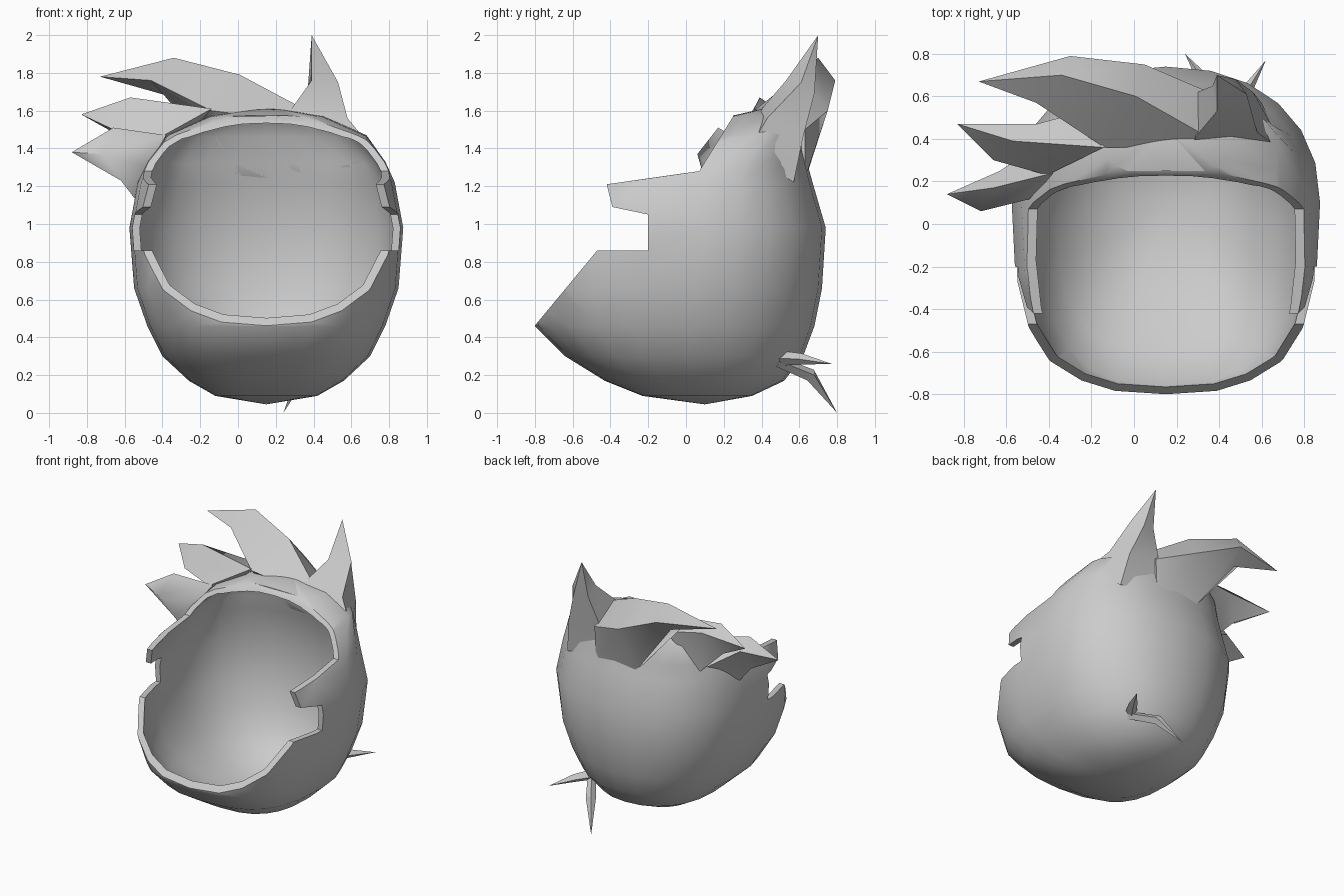
import bpy, bmesh, math
from mathutils import Vector

cube = bpy.data.objects.get("Cube")
if cube:
    bpy.data.objects.remove(cube, do_unlink=True)

GREY = (0.6, 0.6, 0.6, 1)
grey = bpy.data.materials.new("plain grey")
grey.use_nodes = True
grey.diffuse_color = GREY
grey.node_tree.nodes["Principled BSDF"].inputs["Base Color"].default_value = GREY

MID_X = 0.15   # the shell's own centre line
WALL = 0.04


def loft(name, rings):
    """Skin a list of rings; one-point rings become tips, open ends get capped."""
    bm = bmesh.new()
    rows = [[bm.verts.new(p) for p in ring] for ring in rings]
    for a, b in zip(rows, rows[1:]):
        n = max(len(a), len(b))
        for i in range(n):
            j = (i + 1) % n
            if len(a) == 1:
                bm.faces.new((a[0], b[i], b[j]))
            elif len(b) == 1:
                bm.faces.new((a[i], a[j], b[0]))
            else:
                bm.faces.new((a[i], a[j], b[j], b[i]))
    for end in (rows[0], rows[-1]):
        if len(end) > 2:
            bm.faces.new(end)
    bmesh.ops.recalc_face_normals(bm, faces=bm.faces)
    mesh = bpy.data.meshes.new(name)
    bm.to_mesh(mesh)
    bm.free()
    mesh.materials.append(grey)
    obj = bpy.data.objects.new(name, mesh)
    bpy.context.collection.objects.link(obj)
    return obj


def cut(obj, *cutters):
    for cutter in cutters:
        mod = obj.modifiers.new("cut", "BOOLEAN")
        mod.operation, mod.solver, mod.object = "DIFFERENCE", "EXACT", cutter
    deps = bpy.context.evaluated_depsgraph_get()
    mesh = bpy.data.meshes.new_from_object(obj.evaluated_get(deps))
    obj.modifiers.clear()
    obj.data = mesh


def smooth(obj, angle):
    bpy.ops.object.select_all(action="DESELECT")
    obj.select_set(True)
    bpy.context.view_layer.objects.active = obj
    bpy.ops.object.shade_smooth_by_angle(angle=math.radians(angle))


# Shell sections: height, centre y, reach forward, reach back, half width
SECTIONS = [
    (0.09, 0.08, 0.31, 0.27, 0.27),
    (0.17, 0.05, 0.48, 0.47, 0.41),
    (0.3, 0.02, 0.66, 0.6, 0.55),
    (0.46, 0.02, 0.82, 0.66, 0.63),
    (0.66, 0.05, 0.9, 0.67, 0.7),
    (0.98, 0.1, 0.97, 0.64, 0.725),
    (1.22, 0.12, 0.95, 0.55, 0.68),
    (1.33, 0.2, 0.7, 0.44, 0.63),
    (1.47, 0.36, 0.29, 0.24, 0.53),
    (1.57, 0.42, 0.19, 0.14, 0.3),
]


def hull(name, inset):
    def height(z):
        # the crown stays thin, the bowl keeps its full wall
        squash = 1 - inset / (0.78 if z < 0.83 else 3)
        return 0.83 + (z - 0.83) * squash

    def section(z, centre_y, front, back, half_width):
        ring = []
        for i in range(24):
            angle = math.tau * i / 24
            c, s = math.cos(angle), math.sin(angle)
            power = 2 / (2.75 if s < 0 else 2.2)
            reach = (front if s < 0 else back) - inset
            ring.append((MID_X + math.copysign(abs(c) ** power, c) * (half_width - inset),
                         centre_y + math.copysign(abs(s) ** power, s) * reach, height(z)))
        return ring

    return loft(name, [[(MID_X, 0.1, height(0.045))]]
                + [section(*values) for values in SECTIONS]
                + [[(MID_X, 0.45, height(1.62))]])


# Hollow shell with the face opening and side notches
shell = hull("helmet_shell", 0)
cavity = hull("cavity_cutter", WALL)
OPENING = [(-1.2, -0.02), (-0.47, 0.86), (-0.2, 0.86), (-0.2, 1.05), (-0.39, 1.09),
           (-0.42, 1.21), (0.07, 1.28), (0.25, 1.57), (0.2, 2.2), (-1.2, 2.2)]
opening = loft("opening_cutter", [[(x, y, z) for y, z in OPENING] for x in (-1.2, 1.5)])
cut(shell, cavity, opening)
smooth(shell, 40)


# Hair spikes: rings running round from the ridge, drawn out to a tip
def spike(name, tip, *rings):
    hair = loft(name, [*rings, [tip]])
    cut(hair, cavity)
    smooth(hair, 55)


spike("swept_spike", (-0.73, 0.67, 1.78),
      [(0.31, 0.43, 1.63), (0.25, 0.36, 1.55), (0.32, 0.63, 1.24), (0.33, 0.63, 1.5)],
      [(0.01, 0.6, 1.79), (-0.14, 0.36, 1.6), (0, 0.63, 1.23), (0.05, 0.75, 1.6)],
      [(-0.34, 0.7, 1.88), (-0.46, 0.57, 1.76), (-0.34, 0.67, 1.67), (-0.3, 0.79, 1.76)])
spike("middle_spike", (-0.83, 0.47, 1.58),
      [(-0.14, 0.36, 1.61), (-0.41, 0.23, 1.46), (-0.42, 0.43, 1.28), (-0.2, 0.54, 1.57)],
      [(-0.57, 0.39, 1.67), (-0.66, 0.3, 1.5), (-0.58, 0.38, 1.44), (-0.46, 0.47, 1.6)])
spike("lower_spike", (-0.88, 0.14, 1.38),
      [(-0.38, 0.24, 1.47), (-0.48, 0.12, 1.3), (-0.52, 0.14, 1.1), (-0.44, 0.38, 1.3)],
      [(-0.66, 0.17, 1.51), (-0.72, 0.06, 1.37), (-0.62, 0.1, 1.23), (-0.63, 0.25, 1.42)])
spike("upright_spike", (0.39, 0.7, 2),
      [(0.28, 0.38, 1.57), (0.72, 0.33, 1.39), (0.6, 0.57, 1.22), (0.27, 0.61, 1.28)],
      [(0.29, 0.41, 1.62), (0.58, 0.43, 1.56), (0.56, 0.62, 1.46), (0.3, 0.62, 1.53)],
      [(0.39, 0.53, 1.76), (0.53, 0.61, 1.75), (0.48, 0.68, 1.69), (0.37, 0.65, 1.72)])


# Two thin tufts low on the back
def tuft(name, path, radii):
    rings = []
    axis = (Vector(path[-1]) - Vector(path[0])).normalized()
    side = axis.cross(Vector((0, 0, 1))).normalized()
    up = side.cross(axis)
    for point, radius in zip(path, radii):
        rings.append([Vector(point) + d * radius for d in (side, up, -side, -up)])
    smooth(loft(name, rings + [[path[-1]]]), 20)


tuft("lower_tuft", [(0.45, 0.49, 0.27), (0.34, 0.66, 0.2), (0.24, 0.8, 0)], (0.03, 0.035))
tuft("side_tuft", [(0.44, 0.49, 0.29), (0.52, 0.61, 0.285), (0.62, 0.77, 0.26)], (0.04, 0.03))

for helper in (cavity, opening):
    bpy.data.objects.remove(helper, do_unlink=True)
